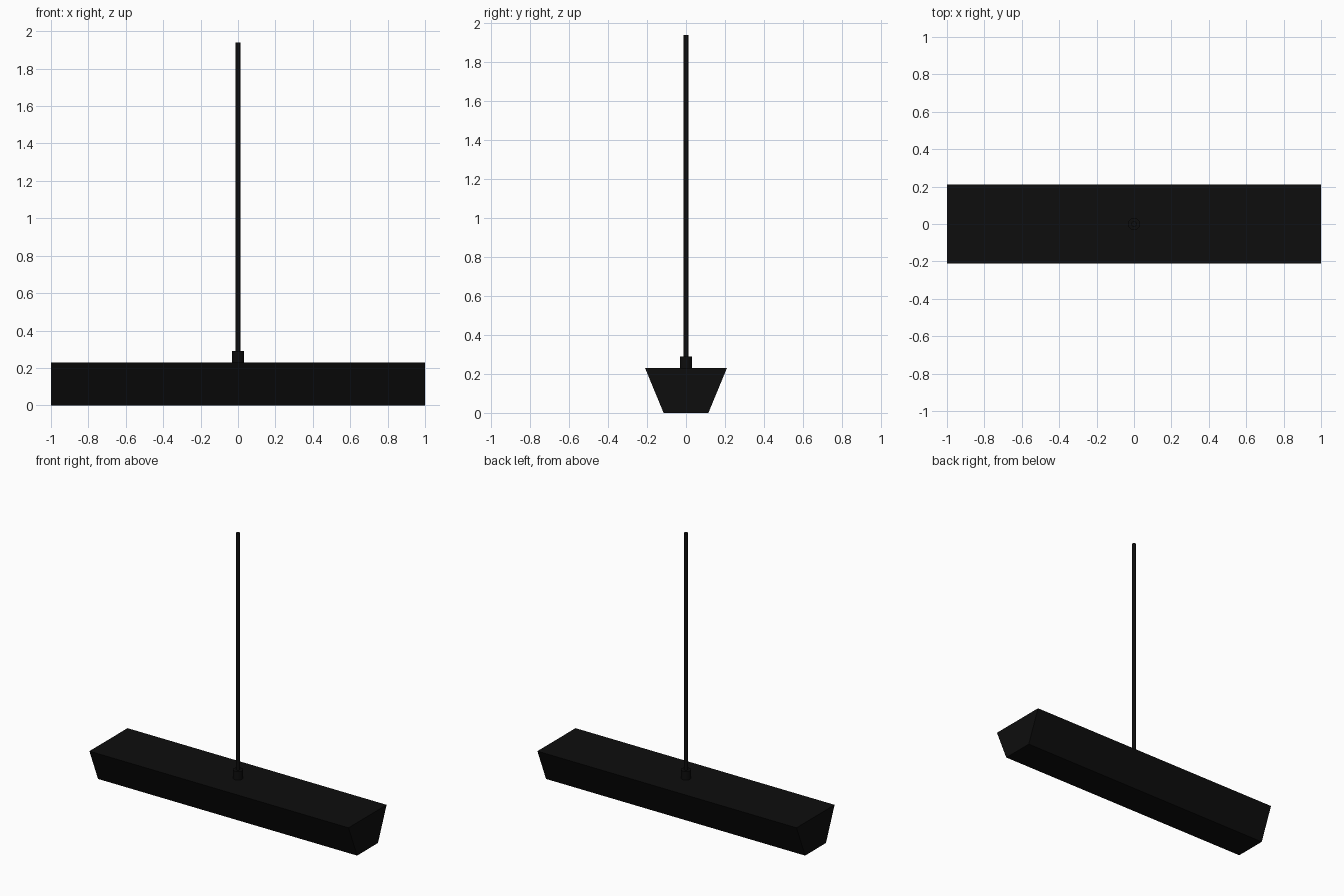
import bpy, bmesh

cube = bpy.data.objects.get("Cube")
if cube:
    bpy.data.objects.remove(cube, do_unlink=True)

black = bpy.data.materials.new("matte_black")
black.use_nodes = True
colour = (0.004, 0.004, 0.004, 1)
black.diffuse_color = colour
black.node_tree.nodes["Principled BSDF"].inputs["Base Color"].default_value = colour

BASE_TOP = 0.23


def rod(name, radius, bottom, top):
    """Upright smooth-sided cylinder."""
    bpy.ops.mesh.primitive_cylinder_add(
        vertices=32, radius=radius, depth=top - bottom,
        location=(0, 0, (top + bottom) / 2))
    obj = bpy.context.object
    obj.name = name
    obj.data.materials.append(black)
    bpy.ops.object.shade_smooth_by_angle()


# Brush head: trapezoid profile extruded along x
bm = bmesh.new()
profile = [(-0.115, 0), (0.115, 0), (0.21, BASE_TOP), (-0.21, BASE_TOP)]
end = bm.faces.new([bm.verts.new((-1, y, z)) for y, z in profile])
grown = bmesh.ops.extrude_face_region(bm, geom=[end])["geom"]
bmesh.ops.translate(bm, vec=(2, 0, 0),
                    verts=[g for g in grown if isinstance(g, bmesh.types.BMVert)])
bmesh.ops.recalc_face_normals(bm, faces=bm.faces)
mesh = bpy.data.meshes.new("head")
bm.to_mesh(mesh)
bm.free()
mesh.materials.append(black)
head = bpy.data.objects.new("head", mesh)
bpy.context.collection.objects.link(head)

# Socket and long pole
rod("socket", 0.032, BASE_TOP - 0.02, 0.29)
rod("pole", 0.014, BASE_TOP, 1.94)
